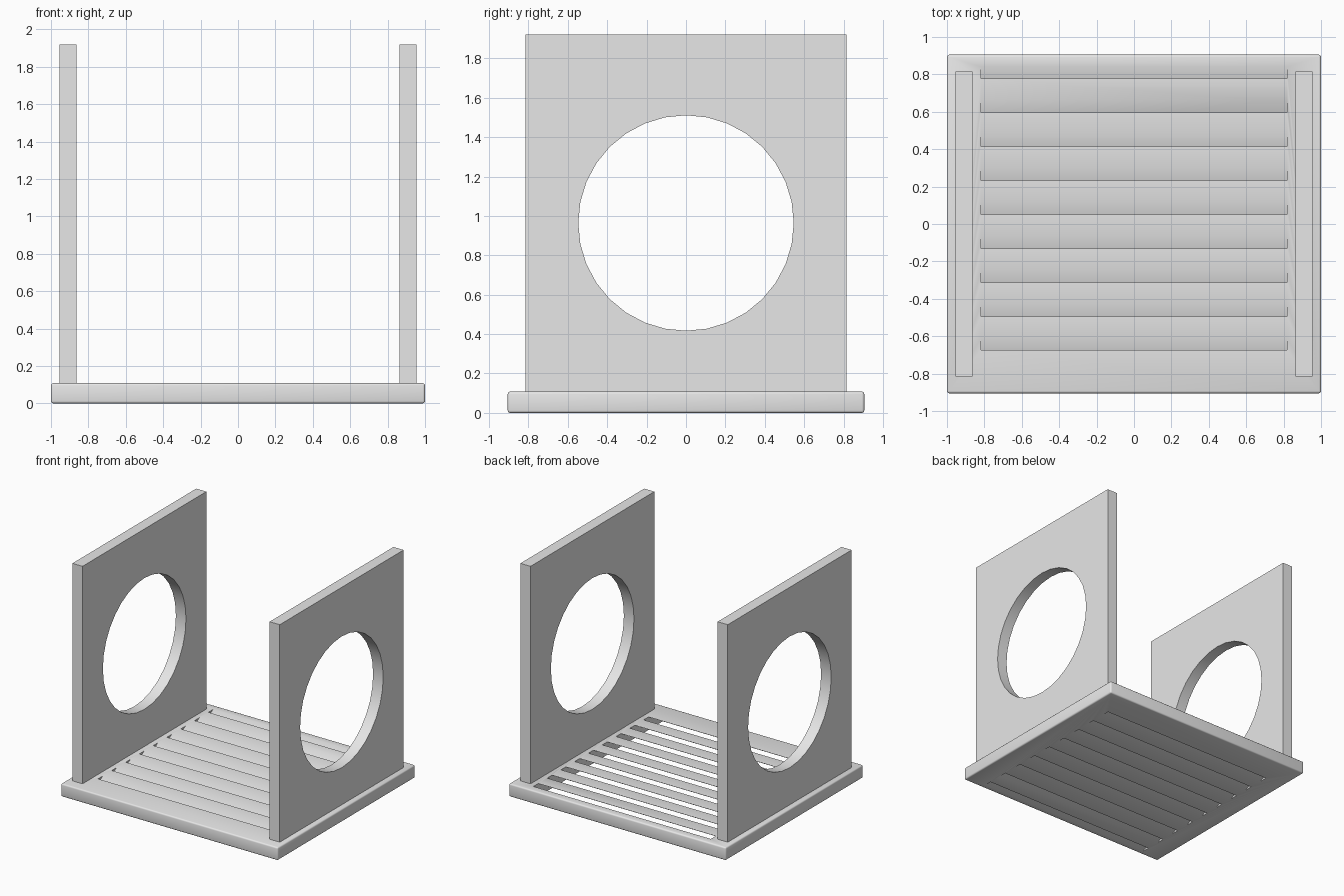
import bpy, bmesh, math
from mathutils import Matrix, Vector

if "Cube" in bpy.data.objects:
    bpy.data.objects.remove(bpy.data.objects["Cube"], do_unlink=True)

GREY = (0.8, 0.8, 0.8, 1.0)
grey = bpy.data.materials.new("light grey")
grey.use_nodes = True
grey.diffuse_color = GREY
grey.node_tree.nodes["Principled BSDF"].inputs["Base Color"].default_value = GREY

BASE_H = 0.108
SLOTS, PITCH, SLOT_W, SLOT_LEN = 9, 0.1815, 0.064, 1.636
LEAN = math.tan(math.radians(60))


def add_object(name, bm):
    mesh = bpy.data.meshes.new(name)
    bm.to_mesh(mesh)
    bm.free()
    mesh.materials.append(grey)
    obj = bpy.data.objects.new(name, mesh)
    bpy.context.collection.objects.link(obj)
    return obj


def add_box(bm, size, centre):
    matrix = Matrix.Translation(centre) @ Matrix.Diagonal((*size, 1))
    return bmesh.ops.create_cube(bm, size=1, matrix=matrix)["verts"]


def cut(obj, cutter):
    cutter.hide_render = True
    mod = obj.modifiers.new("cut", "BOOLEAN")
    mod.operation, mod.solver, mod.object = "DIFFERENCE", "EXACT", cutter
    bpy.context.view_layer.objects.active = obj
    bpy.ops.object.modifier_apply(modifier=mod.name)
    bpy.data.objects.remove(cutter, do_unlink=True)


def smooth(obj):
    bpy.ops.object.select_all(action="DESELECT")
    obj.select_set(True)
    bpy.context.view_layer.objects.active = obj
    bpy.ops.object.shade_smooth_by_angle(angle=math.radians(30))


# Base tray with softened edges
bm = bmesh.new()
add_box(bm, (2, 1.81, BASE_H), (0, 0, BASE_H / 2))
bmesh.ops.bevel(bm, geom=bm.edges[:], offset=0.012, segments=3,
                profile=0.5, affect="EDGES")
base = add_object("base", bm)

# Slanted drain slots, leaning towards the back as they rise
bm = bmesh.new()
for i in range(SLOTS):
    y = (i - (SLOTS - 1) / 2) * PITCH + 0.083
    for v in add_box(bm, (SLOT_LEN, SLOT_W, 0.3), (0, y, BASE_H / 2)):
        v.co.y += (v.co.z - BASE_H) * LEAN
cut(base, add_object("slot_cutter", bm))
smooth(base)

# Upright side panels, each with a large round opening
for name, side in (("left_panel", 1), ("right_panel", -1)):
    bm = bmesh.new()
    add_box(bm, (0.093, 1.63, 1.82), (side * 0.909, 0, 1.01))
    panel = add_object(name, bm)
    bm = bmesh.new()
    bmesh.ops.create_cone(
        bm, cap_ends=True, segments=32, radius1=0.547, radius2=0.547, depth=0.4,
        matrix=Matrix.Translation(Vector((side * 0.909, 0, 0.964)))
        @ Matrix.Rotation(math.pi / 2, 4, "Y"))
    cut(panel, add_object("opening_cutter", bm))
    smooth(panel)
